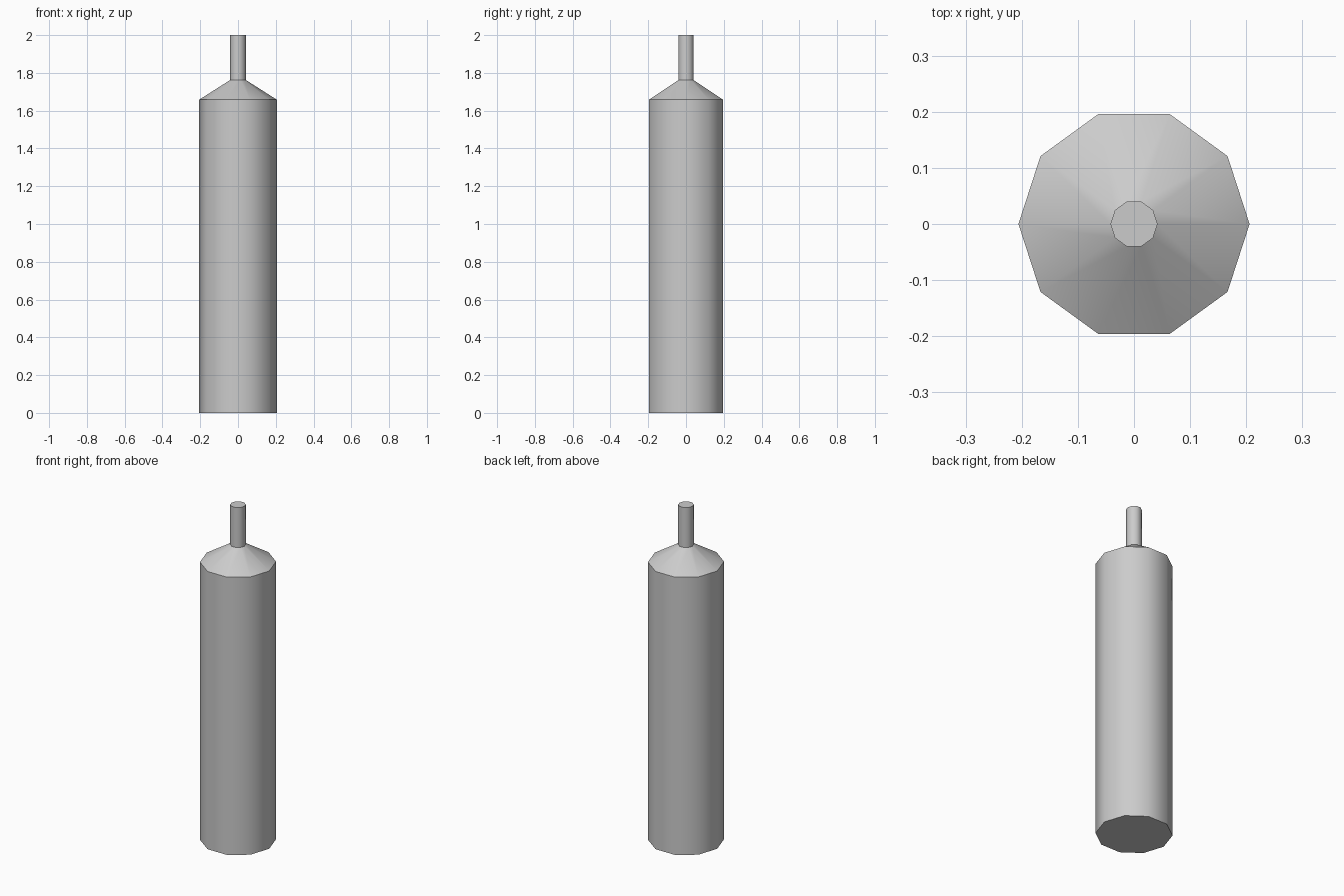
import bpy, bmesh, math

cube = bpy.data.objects.get("Cube")
if cube:
    bpy.data.objects.remove(cube, do_unlink=True)

SIDES = 10

grey = bpy.data.materials.new("light_grey")
grey.use_nodes = True
colour = (0.6, 0.6, 0.6, 1)
grey.diffuse_color = colour
grey.node_tree.nodes["Principled BSDF"].inputs["Base Color"].default_value = colour


def turned_solid(name, profile):
    """Closed ten-sided solid through (radius, height) rings."""
    bm = bmesh.new()
    rings = []
    for radius, z in profile:
        angles = [math.tau * i / SIDES for i in range(SIDES)]
        rings.append([bm.verts.new((radius * math.cos(a), radius * math.sin(a), z)) for a in angles])
    for low, high in zip(rings, rings[1:]):
        for i in range(SIDES):
            j = (i + 1) % SIDES
            bm.faces.new((low[i], low[j], high[j], high[i]))
    bm.faces.new(rings[0][::-1])
    bm.faces.new(rings[-1])
    mesh = bpy.data.meshes.new(name)
    bm.to_mesh(mesh)
    bm.free()
    mesh.materials.append(grey)
    obj = bpy.data.objects.new(name, mesh)
    bpy.context.collection.objects.link(obj)
    bpy.ops.object.select_all(action="DESELECT")
    obj.select_set(True)
    bpy.context.view_layer.objects.active = obj
    bpy.ops.object.shade_smooth_by_angle(angle=math.radians(45))
    return obj


# Tall body, sloped shoulder and thin neck in one continuous skin
turned_solid("bottle", [(0.206, 0), (0.206, 1.658), (0.042, 1.762), (0.042, 2.0)])
